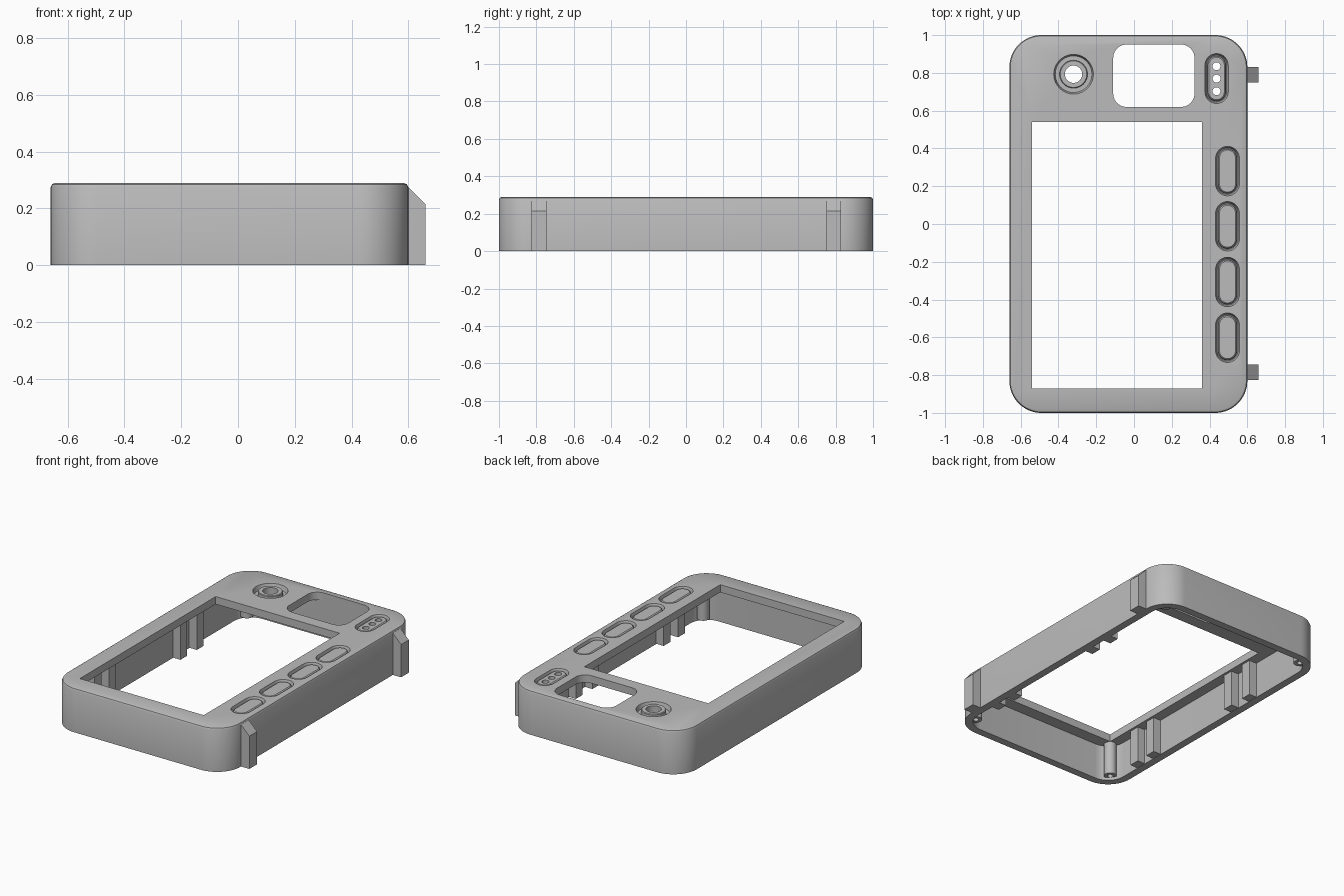
import bpy, bmesh, math

if "Cube" in bpy.data.objects:
    bpy.data.objects.remove(bpy.data.objects["Cube"])

grey = bpy.data.materials.new("light_grey")
grey.diffuse_color = (0.5, 0.5, 0.5, 1)
grey.use_nodes = True
grey.node_tree.nodes["Principled BSDF"].inputs["Base Color"].default_value = grey.diffuse_color
TOP, PLATE = 0.29, 0.24          # outer face and underside of the top plate
MID_X = -0.03                    # centre line of the case


def finish(bm, name):
    bmesh.ops.recalc_face_normals(bm, faces=bm.faces)
    me = bpy.data.meshes.new(name)
    bm.to_mesh(me)
    bm.free()
    me.materials.append(grey)
    ob = bpy.data.objects.new(name, me)
    bpy.context.collection.objects.link(ob)
    return ob


def loft(name, cx, cy, w, h, r, levels, seg=10):
    """Rounded rectangle stacked through (inset, z) levels."""
    bm = bmesh.new()
    rings = []
    for inset, z in levels:
        rad = max(r - inset, 0)
        ring = []
        for i, (sx, sy) in enumerate([(1, 1), (-1, 1), (-1, -1), (1, -1)]):
            px = cx + sx * (w / 2 - inset - rad)
            py = cy + sy * (h / 2 - inset - rad)
            n = seg if rad else 0
            for k in range(n + 1):
                # straight-less shapes share the quarter end points
                if n and k == n and min(w, h) - 2 * r < 1e-6 and (i % 2 == 0 or w == h):
                    continue
                a = math.pi / 2 * (i + (k / n if n else 0))
                ring.append(bm.verts.new((px + rad * math.cos(a), py + rad * math.sin(a), z)))
        rings.append(ring)
    for lo, hi in zip(rings, rings[1:]):
        for j in range(len(lo)):
            m = (j + 1) % len(lo)
            bm.faces.new((lo[j], lo[m], hi[m], hi[j]))
    bm.faces.new(rings[0][::-1])
    bm.faces.new(rings[-1])
    bmesh.ops.remove_doubles(bm, verts=bm.verts, dist=1e-5)
    return finish(bm, name)


def prism(name, profile, y0, y1):
    """Extrude an x-z profile along y."""
    bm = bmesh.new()
    f = bm.faces.new([bm.verts.new((x, y0, z)) for x, z in profile])
    ext = bmesh.ops.extrude_face_region(bm, geom=[f])["geom"]
    bmesh.ops.translate(bm, vec=(0, y1 - y0, 0),
                        verts=[v for v in ext if isinstance(v, bmesh.types.BMVert)])
    return finish(bm, name)


def cut(ob, cutters):
    bpy.context.view_layer.objects.active = ob
    for c in cutters:
        m = ob.modifiers.new("cut", 'BOOLEAN')
        m.operation, m.solver, m.object = 'DIFFERENCE', 'EXACT', c
        bpy.ops.object.modifier_apply(modifier=m.name)


helpers = []


def cutter(*args):
    c = loft("cutter", *args)
    c.hide_render = True
    helpers.append(c)
    return c


# Case shell: rounded block with a softened top edge, hollow from below
shell = loft("case_shell", MID_X, 0, 1.26, 2, 0.17,
             [(0, 0), (0, TOP - 0.016), (0.005, TOP - 0.005), (0.016, TOP)], 16)
through = [(0, 0.1), (0, 0.4)]
cuts = [
    cutter(MID_X, 0, 1.16, 1.9, 0.12, [(0, -0.1), (0, PLATE)]),
    cutter(-0.09, -0.165, 0.90, 1.41, 0, through),       # screen window
    cutter(0.105, 0.785, 0.43, 0.33, 0.07, through),     # upper opening
]

# Buttons, indicator strip and round jack: islands inside shallow grooves
groove = [(0.008, TOP - 0.03), (0, TOP), (0, TOP + 0.05)]
island = [(-0.003, TOP - 0.035), (0, TOP - 0.012), (0.006, TOP - 0.006)]
islands = []
for i, y in enumerate((0.28, -0.012, -0.307, -0.602)):
    cuts.append(cutter(0.495, y, 0.126, 0.262, 0.063, groove))
    islands.append(loft(f"button_{i + 1}", 0.495, y, 0.096, 0.234, 0.048, island))

cuts.append(cutter(0.437, 0.77, 0.124, 0.264, 0.062, groove))
strip = loft("indicator_strip", 0.437, 0.77, 0.094, 0.236, 0.047, island)
light_holes = [cutter(0.437, y, 0.042, 0.042, 0.021, through) for y in (0.835, 0.77, 0.703)]

cuts.append(cutter(-0.32, 0.793, 0.21, 0.21, 0.105, groove))
jack = loft("jack_ring", -0.32, 0.793, 0.148, 0.148, 0.074,
            [(0, TOP - 0.035), (0, TOP - 0.004), (0.004, TOP)])
jack_hole = cutter(-0.32, 0.793, 0.092, 0.092, 0.046, through)

cut(shell, cuts + light_holes + [jack_hole])
cut(strip, light_holes)
cut(jack, [jack_hole])
smooth = [shell, strip, jack] + islands

# Outer hooks on the right wall
for name, y in (("front_hook", -0.785), ("back_hook", 0.79)):
    prism(name, [(0.58, 0), (0.66, 0), (0.66, 0.215), (0.60, 0.275), (0.58, 0.275)],
          y - 0.04, y + 0.04)

# Inner guide ribs in pairs, on both long walls
for side, s in (("left", -1), ("right", 1)):
    for i, y in enumerate((-0.66, -0.51, 0.23, 0.40)):
        xs = [MID_X + s * d for d in (0.60, 0.525)]
        prism(f"{side}_guide_rib_{i + 1}",
              [(xs[0], 0.002), (xs[1], 0.002), (xs[1], PLATE + 0.01), (xs[0], PLATE + 0.01)],
              y - 0.035, y + 0.035)

# Screw posts in the four corners
for sx in (-1, 1):
    for sy in (-1, 1):
        x, y = MID_X + sx * 0.535, sy * 0.9
        post = loft("screw_post", x, y, 0.076, 0.076, 0.038, [(0, 0.02), (0, PLATE + 0.01)])
        cut(post, [cutter(x, y, 0.034, 0.034, 0.017, [(0, -0.1), (0, 0.15)])])
        smooth.append(post)

for c in helpers:
    bpy.data.objects.remove(c)

# Smooth the rounded parts, keep their edges crisp
bpy.ops.object.select_all(action='DESELECT')
for ob in smooth:
    ob.select_set(True)
bpy.context.view_layer.objects.active = shell
bpy.ops.object.shade_smooth_by_angle(angle=math.radians(30))
